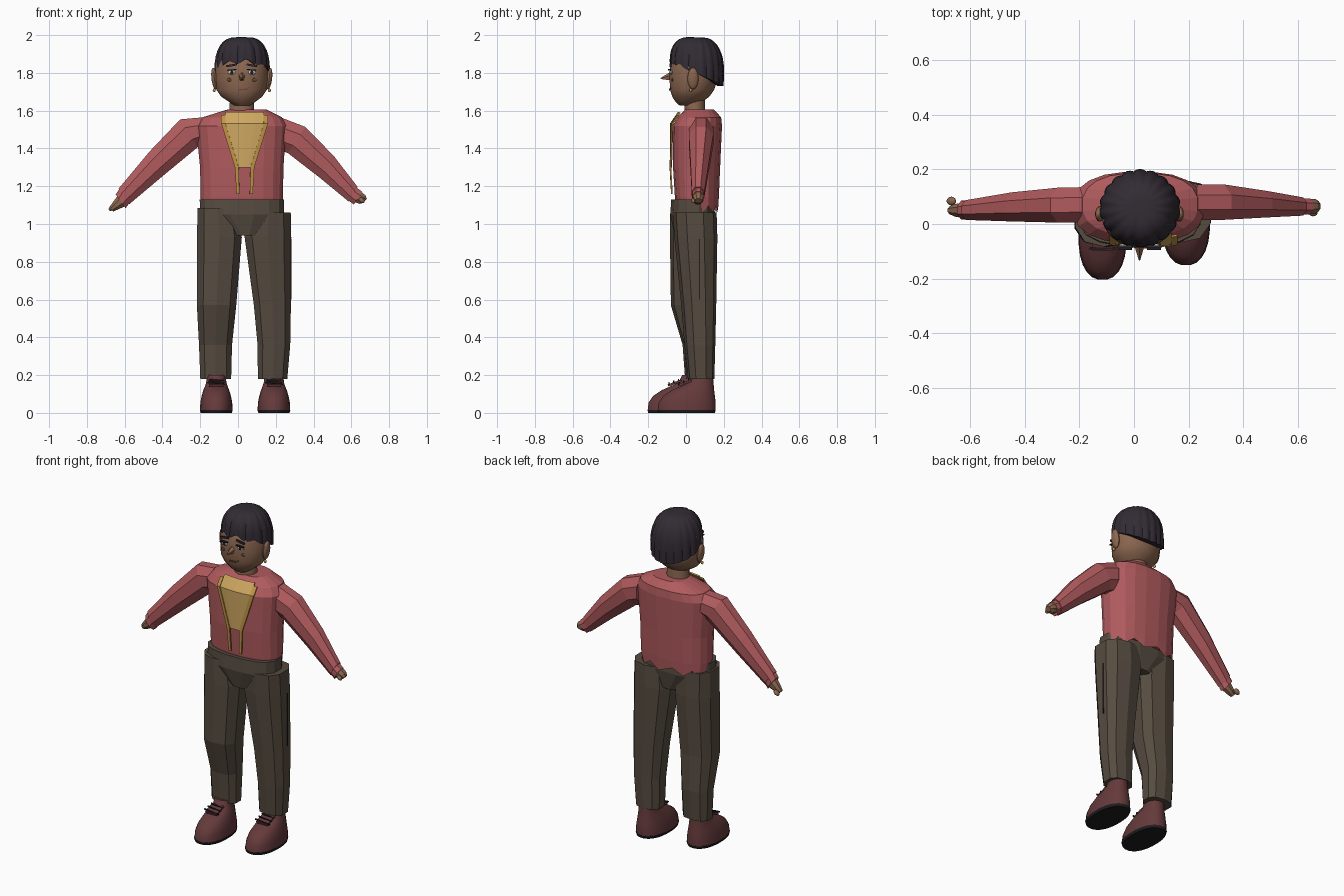
import bpy, bmesh, math
from mathutils import Matrix, Vector

if "Cube" in bpy.data.objects:
    bpy.data.objects.remove(bpy.data.objects["Cube"])


def material(name, r, g, b):
    m = bpy.data.materials.new(name)
    m.use_nodes = True
    m.diffuse_color = (r, g, b, 1)
    bsdf = m.node_tree.nodes["Principled BSDF"]
    bsdf.inputs["Base Color"].default_value = (r, g, b, 1)
    bsdf.inputs["Roughness"].default_value = 0.8
    return m


RED = material("red knit", 0.44, 0.105, 0.112)
BROWN = material("dark brown cloth", 0.092, 0.071, 0.051)
SKIN = material("skin", 0.26, 0.135, 0.08)
HAIR = material("black hair", 0.032, 0.024, 0.034)
LEATHER = material("maroon leather", 0.13, 0.042, 0.044)
DARK = material("near black", 0.014, 0.012, 0.014)
YELLOW = material("pale yellow", 0.62, 0.39, 0.12)
GOLD = material("gold", 0.52, 0.29, 0.06)
WHITE = material("eye white", 0.6, 0.62, 0.62)
BLUSH = material("cheek brown", 0.16, 0.062, 0.035)


def finish(name, bm, mat, smooth=False):
    bmesh.ops.recalc_face_normals(bm, faces=bm.faces)
    me = bpy.data.meshes.new(name)
    bm.to_mesh(me)
    bm.free()
    me.materials.append(mat)
    ob = bpy.data.objects.new(name, me)
    bpy.context.collection.objects.link(ob)
    if smooth:
        bpy.ops.object.select_all(action="DESELECT")
        ob.select_set(True)
        bpy.context.view_layer.objects.active = ob
        bpy.ops.object.shade_smooth_by_angle(angle=math.radians(40))
    return ob


def skin_rings(bm, rings):
    for a, b in zip(rings, rings[1:]):
        for i in range(len(a)):
            j = (i + 1) % len(a)
            bm.faces.new((a[i], a[j], b[j], b[i]))
    bm.faces.new(rings[0])
    bm.faces.new(rings[-1])


def loft(name, mat, sections, n=16, power=2.0, smooth=False, edit=None):
    """Each section: two opposite outline points (x, z, x, z), then back and front y."""
    bm = bmesh.new()
    rings = []
    for x1, z1, x2, z2, y1, y2 in sections:
        mid = Vector((x1 + x2, y1 + y2, z1 + z2)) / 2
        u = Vector((x2 - x1, 0, z2 - z1)) / 2
        v = Vector((0, y2 - y1, 0)) / 2
        ring = []
        for i in range(n):
            a = math.tau * (i + 0.5) / n
            c, s = math.cos(a), math.sin(a)
            cu = math.copysign(abs(c) ** (2 / power), c)
            sv = math.copysign(abs(s) ** (2 / power), s)
            ring.append(bm.verts.new(mid + u * cu + v * sv))
        rings.append(ring)
    skin_rings(bm, rings)
    if edit:
        edit(rings)
    return finish(name, bm, mat, smooth)


def stack(rows):
    """Level sections from (z, x1, x2, y1, y2)."""
    return [(x1, z, x2, z, y1, y2) for z, x1, x2, y1, y2 in rows]


def ball(name, mat, at, size, tilt=0):
    bm = bmesh.new()
    bmesh.ops.create_uvsphere(bm, u_segments=14, v_segments=9, radius=1)
    bm.transform(Matrix.Translation(at) @ Matrix.Rotation(tilt, 4, "Y") @ Matrix.Diagonal((*size, 1)))
    return finish(name, bm, mat, True)


def box(name, mat, at, size, tilt=0, axis="Y"):
    bm = bmesh.new()
    bmesh.ops.create_cube(bm, size=1)
    bm.transform(Matrix.Translation(at) @ Matrix.Rotation(tilt, 4, axis) @ Matrix.Diagonal((*size, 1)))
    return finish(name, bm, mat)


def plate(name, mat, rows, flip=False):
    """Thin curved chest plate from rows of (z, x1, x2, y)."""
    bm = bmesh.new()
    mid, cols, grid = 0.035, 5, []
    for z, x1, x2, y in rows:
        line = []
        for i in range(cols):
            d = x1 + (x2 - x1) * i / (cols - 1) - mid
            line.append(bm.verts.new((mid + (-d if flip else d), y + 0.9 * d * d, z)))
        grid.append(line)
    for a, b in zip(grid, grid[1:]):
        for i in range(cols - 1):
            bm.faces.new((a[i], a[i + 1], b[i + 1], b[i]))
    ob = finish(name, bm, mat)
    mod = ob.modifiers.new("thickness", "SOLIDIFY")
    mod.thickness = 0.008
    mod.offset = 0


# Sweater body with a ragged back hem
def ragged(rings):
    for i, v in enumerate(rings[0]):
        if v.co.y > 0.06:
            v.co.z += 0.035 * (i % 2)


loft("sweater", RED, stack([
    (1.06, -0.195, 0.235, -0.045, 0.17), (1.14, -0.2, 0.24, -0.06, 0.175),
    (1.3, -0.203, 0.243, -0.07, 0.182), (1.52, -0.225, 0.258, -0.072, 0.192),
    (1.565, -0.19, 0.235, -0.045, 0.187), (1.605, -0.06, 0.155, -0.005, 0.15)]),
    n=20, power=2.4, edit=ragged)

# Chest panel with gold edging that runs down into two cords
plate("chest_panel", YELLOW, [(1.59, -0.065, 0.135, -0.04), (1.53, -0.075, 0.145, -0.082), (1.3, 0, 0.07, -0.079)])
for side, flip in (("right", False), ("left", True)):
    plate(side + "_cord", GOLD, [(1.575, -0.088, -0.065, -0.054), (1.53, -0.088, -0.066, -0.086),
                                 (1.3, -0.016, 0.004, -0.084), (1.16, -0.008, 0.008, -0.076)], flip)

# Sleeves, cuffs and hands
loft("right_sleeve", RED, [
    (-0.19, 1.57, -0.19, 1.42, 0, 0.14), (-0.31, 1.56, -0.21, 1.4, 0.0, 0.138),
    (-0.47, 1.39, -0.4, 1.245, 0.005, 0.12), (-0.635, 1.19, -0.575, 1.1, 0.012, 0.09)], n=8)
loft("left_sleeve", RED, [
    (0.23, 1.57, 0.23, 1.38, 0.01, 0.15), (0.36, 1.52, 0.26, 1.37, 0.01, 0.15),
    (0.51, 1.365, 0.43, 1.24, 0.02, 0.125), (0.635, 1.2, 0.585, 1.115, 0.028, 0.1)], n=8)
loft("right_cuff", RED, [(-0.632, 1.185, -0.575, 1.105, 0.016, 0.086), (-0.65, 1.16, -0.593, 1.08, 0.014, 0.088)], n=8)
loft("left_cuff", RED, [(0.63, 1.195, 0.585, 1.12, 0.032, 0.096), (0.658, 1.175, 0.612, 1.1, 0.032, 0.096)], n=8)
loft("right_hand", SKIN, [(-0.64, 1.15, -0.6, 1.09, 0.02, 0.08), (-0.665, 1.115, -0.635, 1.075, 0.025, 0.075),
                          (-0.682, 1.09, -0.66, 1.065, 0.035, 0.065)], n=8)
loft("left_hand", SKIN, [(0.65, 1.175, 0.615, 1.115, 0.035, 0.095), (0.675, 1.155, 0.64, 1.105, 0.037, 0.093),
                         (0.683, 1.135, 0.66, 1.11, 0.045, 0.085)], n=8)
ball("right_thumb", SKIN, (-0.668, 0.084, 1.085), (0.02, 0.016, 0.012), -0.7)
ball("left_thumb", SKIN, (0.655, 0.04, 1.125), (0.018, 0.012, 0.012), 0.7)

# Trousers
loft("trouser_seat", BROWN, stack([
    (1.13, -0.206, 0.247, -0.08, 0.15), (1.05, -0.205, 0.247, -0.085, 0.155),
    (0.94, -0.03, 0.11, -0.062, 0.135)]), n=16, power=2.6)
loft("right_trouser_leg", BROWN, stack([
    (1.085, -0.218, 0.0, -0.083, 0.145), (0.93, -0.222, 0.025, -0.085, 0.148), (0.57, -0.222, -0.005, -0.08, 0.13),
    (0.36, -0.21, -0.028, -0.018, 0.135), (0.18, -0.203, -0.033, -0.005, 0.12)]), n=10, power=2.5)
loft("left_trouser_leg", BROWN, stack([
    (1.06, 0.04, 0.284, -0.07, 0.162), (0.93, 0.03, 0.287, -0.062, 0.166), (0.57, 0.08, 0.284, -0.025, 0.16),
    (0.36, 0.1, 0.28, -0.008, 0.155), (0.18, 0.102, 0.264, 0.01, 0.15)]), n=10, power=2.5)
box("left_side_slit", DARK, (0.28, 0.072, 0.76), (0.008, 0.006, 0.32))

# Shoes
for side, cx, y in (("right", -0.115, -0.205), ("left", 0.19, -0.152)):
    def level(z, half, front, back):
        return (z, cx - half, cx + half, y + front, y + back)
    loft(side + "_sole", DARK, stack([level(0, 0.083, 0.004, 0.306), level(0.016, 0.088, 0, 0.31)]),
         n=24, power=2.3, smooth=True)
    loft(side + "_shoe", LEATHER, stack([
        level(0.016, 0.087, 0.001, 0.309), level(0.055, 0.085, 0.006, 0.31), level(0.09, 0.078, 0.03, 0.306),
        level(0.12, 0.069, 0.075, 0.302), level(0.142, 0.06, 0.125, 0.3), level(0.16, 0.054, 0.165, 0.298),
        level(0.2, 0.05, 0.185, 0.295)]), n=24, power=2.2, smooth=True)
    box(side + "_tongue", LEATHER, (cx, y + 0.145, 0.158), (0.075, 0.075, 0.012), 0.35, "X")
    for k in range(3):
        box(f"{side}_lace_{k}", DARK, (cx, y + 0.115 + 0.025 * k, 0.155 + 0.009 * k), (0.095 - 0.01 * k, 0.007, 0.007), 0.1)

# Neck and head
loft("neck", SKIN, stack([(1.56, -0.05, 0.09, -0.01, 0.105), (1.67, -0.043, 0.083, -0.008, 0.1)]), smooth=True)
loft("head", SKIN, stack([
    (1.628, -0.02, 0.065, -0.035, 0.05), (1.645, -0.045, 0.09, -0.055, 0.085), (1.675, -0.09, 0.13, -0.074, 0.125),
    (1.71, -0.115, 0.153, -0.085, 0.15), (1.77, -0.12, 0.16, -0.088, 0.168), (1.83, -0.12, 0.16, -0.086, 0.17),
    (1.88, -0.115, 0.155, -0.068, 0.165), (1.94, -0.07, 0.11, -0.02, 0.13)]), n=28, smooth=True)


# Hair cap: lobes running out from the crown, higher hairline in front
def hair_cap():
    bm = bmesh.new()
    n, steps, top = 72, 9, 1.985
    rings = []
    for k in range(1, steps + 2):
        a = min(k, steps) / steps * math.pi / 2
        ring = []
        for i in range(n):
            t = math.tau * i / n
            front = -math.sin(t)
            rim = 1.795 + 0.065 * front + 0.012 * math.cos(9 * t) * max(front, 0)
            r = math.sin(a) ** 0.85 * (0.955 + 0.05 * abs(math.sin(9 * t)))
            r *= 1 - 0.08 * max(-front, 0) * max(0, k / steps - 0.7) / 0.3
            if k > steps:
                r *= 0.84
            z = rim + (top - rim) * math.cos(a) ** 0.85 + 0.016 * math.sin(2 * a)
            ring.append(bm.verts.new((0.022 + 0.149 * r * math.cos(t), 0.062 + 0.148 * r * math.sin(t), z)))
        rings.append(ring)
    skin_rings(bm, rings)
    finish("hair", bm, HAIR, True)


hair_cap()


def on_face(x):
    return 0.041 - 0.129 * math.sqrt(1 - ((x - 0.02) / 0.14) ** 2)


# Ears and facial features, mirrored about the middle of the face
for side, s in (("right", -1), ("left", 1)):
    def across(d):
        return 0.02 + s * d
    ball(side + "_ear", SKIN, (across(0.145), 0.037, 1.77), (0.016, 0.029, 0.058), s * 0.12)
    ball(side + "_earring", GOLD, (across(0.146), 0.025, 1.708), (0.008, 0.008, 0.01))
    x = across(0.053)
    y = on_face(x)
    ball(side + "_eye", WHITE, (x, y, 1.803), (0.022, 0.007, 0.012))
    ball(side + "_iris", DARK, (x, y - 0.005, 1.803), (0.009, 0.004, 0.01))
    box(side + "_lashes", DARK, (x, y - 0.008, 1.816), (0.05, 0.016, 0.005), s * 0.08)
    box(side + "_brow", HAIR, (x, y - 0.004, 1.84), (0.055, 0.009, 0.011), s * 0.16)
    ball(side + "_cheek_spot", BLUSH, (across(0.066), on_face(across(0.066)), 1.763), (0.013, 0.004, 0.009))

bm = bmesh.new()
bmesh.ops.create_cone(bm, cap_ends=True, segments=5, radius1=0.026, radius2=0.003, depth=0.056)
bm.transform(Matrix.Translation((0.02, -0.106, 1.775)) @ Matrix.Rotation(math.radians(100), 4, "X")
             @ Matrix.Diagonal((0.75, 1, 1, 1)))
finish("nose", bm, SKIN)
box("mouth", BLUSH, (0.024, -0.0855, 1.712), (0.045, 0.008, 0.007), -0.08)
box("mouth_corner", BLUSH, (0.052, -0.081, 1.718), (0.018, 0.008, 0.006), -0.5)
